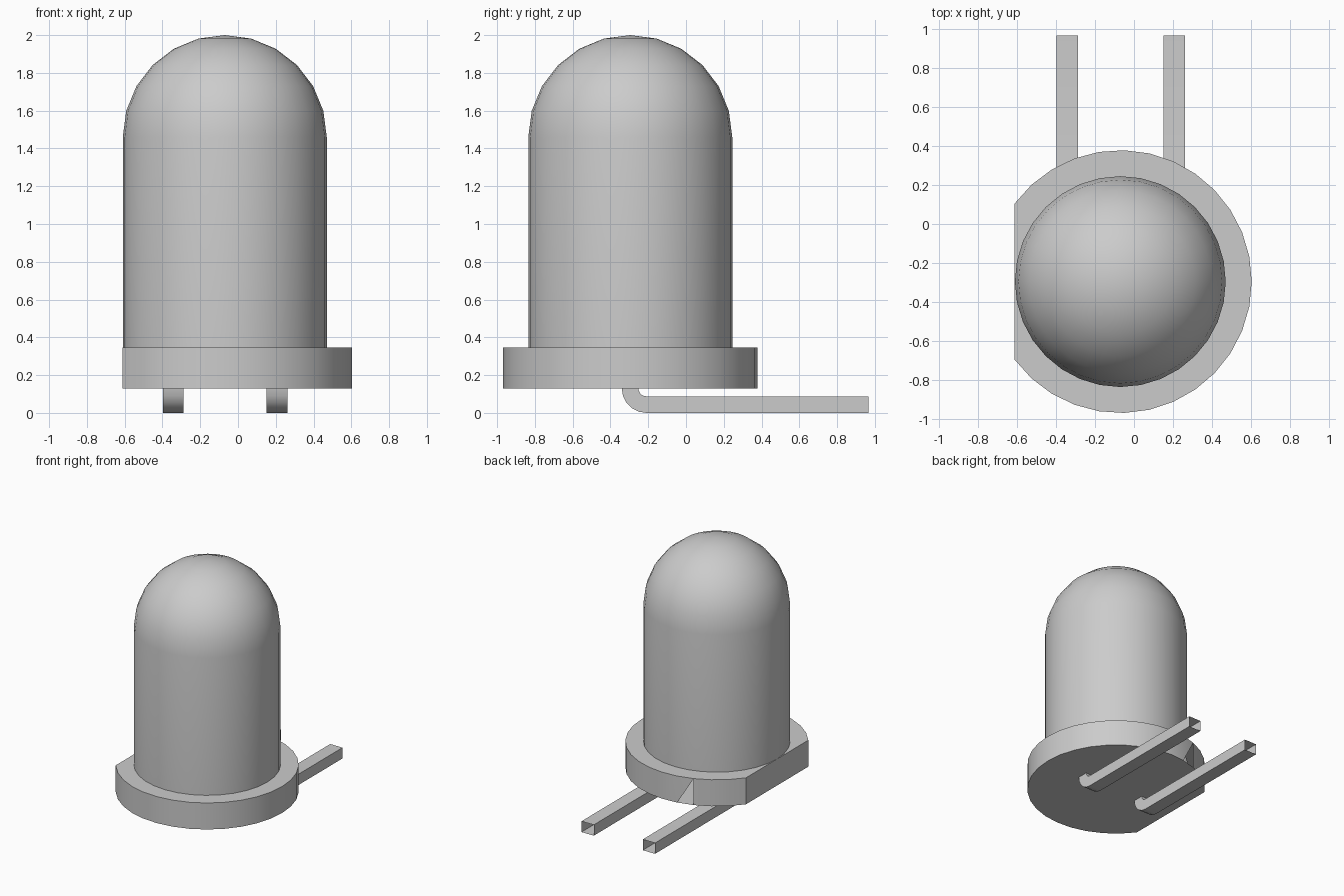
import bpy, bmesh
from math import sin, cos, pi, acos, radians

cube = bpy.data.objects.get("Cube")
if cube:
    bpy.data.objects.remove(cube)

CX, CY = -0.07, -0.295          # lamp axis
BODY_R, FLANGE_R, FLAT = 0.54, 0.673, 0.541
BASE_Z, RIM_Z, DOME_Z = 0.13, 0.345, 1.46

grey = bpy.data.materials.new("plain grey")
grey.use_nodes = True
grey.diffuse_color = (0.6, 0.6, 0.6, 1)
grey.node_tree.nodes["Principled BSDF"].inputs["Base Color"].default_value = (0.6, 0.6, 0.6, 1)


def finish(name, bm, location=(0, 0, 0)):
    mesh = bpy.data.meshes.new(name)
    bm.to_mesh(mesh)
    bm.free()
    mesh.materials.append(grey)
    ob = bpy.data.objects.new(name, mesh)
    ob.location = location
    bpy.context.collection.objects.link(ob)
    bpy.ops.object.select_all(action='DESELECT')
    ob.select_set(True)
    bpy.context.view_layer.objects.active = ob
    bpy.ops.object.shade_smooth_by_angle(angle=radians(35))
    return ob


def ring(bm, points):
    return [bm.verts.new(p) for p in points]


def skin(bm, a, b):
    n = len(a)
    return [bm.faces.new((a[i], a[(i + 1) % n], b[(i + 1) % n], b[i])) for i in range(n)]


def circle(r, z, n=32):
    return [(r * cos(2 * pi * i / n), r * sin(2 * pi * i / n), z) for i in range(n)]


# Domed bulb
bm = bmesh.new()
rings = [ring(bm, circle(BODY_R, RIM_Z))]
for k in range(6):
    t = k * pi / 12
    rings.append(ring(bm, circle(BODY_R * cos(t), DOME_Z + BODY_R * sin(t))))
for a, b in zip(rings, rings[1:]):
    skin(bm, a, b)
tip = bm.verts.new((0, 0, DOME_Z + BODY_R))
top = rings[-1]
for i in range(len(top)):
    bm.faces.new((top[i], top[(i + 1) % len(top)], tip))
finish("bulb", bm, (CX, CY, 0))

# Flange: round rim with one flat side
bm = bmesh.new()
half = pi - acos(FLAT / FLANGE_R)
STEPS = 26


def outline(z):
    angles = [-half + 2 * half * i / STEPS for i in range(STEPS + 1)]
    return [(FLANGE_R * cos(t), FLANGE_R * sin(t), z) for t in angles]


low, high = ring(bm, outline(BASE_Z)), ring(bm, outline(RIM_Z))
walls = skin(bm, low, high)
bm.faces.new(low[::-1])
# Small triangular notch in the back wall
k = STEPS - 4
bm.faces.remove(walls[k])
bm.faces.new((low[k], high[k + 1], high[k]))
# Flat shoulder between the rim and the bulb
inner = ring(bm, circle(BODY_R, RIM_Z))
edges = [bm.edges.get((high[i - 1], high[i])) for i in range(len(high))]
edges += [bm.edges.new((inner[i - 1], inner[i])) for i in range(len(inner))]
bmesh.ops.triangle_fill(bm, edges=edges, use_beauty=True, normal=(0, 0, 1))
finish("flange", bm, (CX, CY, 0))

# Two bent square leads, open at the ends
OUTER, INNER, BEND_Y, END_Y, HALF_W = 0.13, 0.042, -0.21, 0.965, 0.055


def lead(name, x):
    bm = bmesh.new()

    def section(t, y):
        return ring(bm, [(s * HALF_W, y - r * cos(t), BASE_Z - r * sin(t))
                         for s, r in ((-1, OUTER), (1, OUTER), (1, INNER), (-1, INNER))])

    sections = [section(i * pi / 10, BEND_Y) for i in range(6)]
    sections.append(section(pi / 2, END_Y))
    for a, b in zip(sections, sections[1:]):
        skin(bm, a, b)
    bmesh.ops.recalc_face_normals(bm, faces=bm.faces)
    finish(name, bm, (x, 0, 0))


lead("right_lead", -0.343)
lead("left_lead", 0.207)
